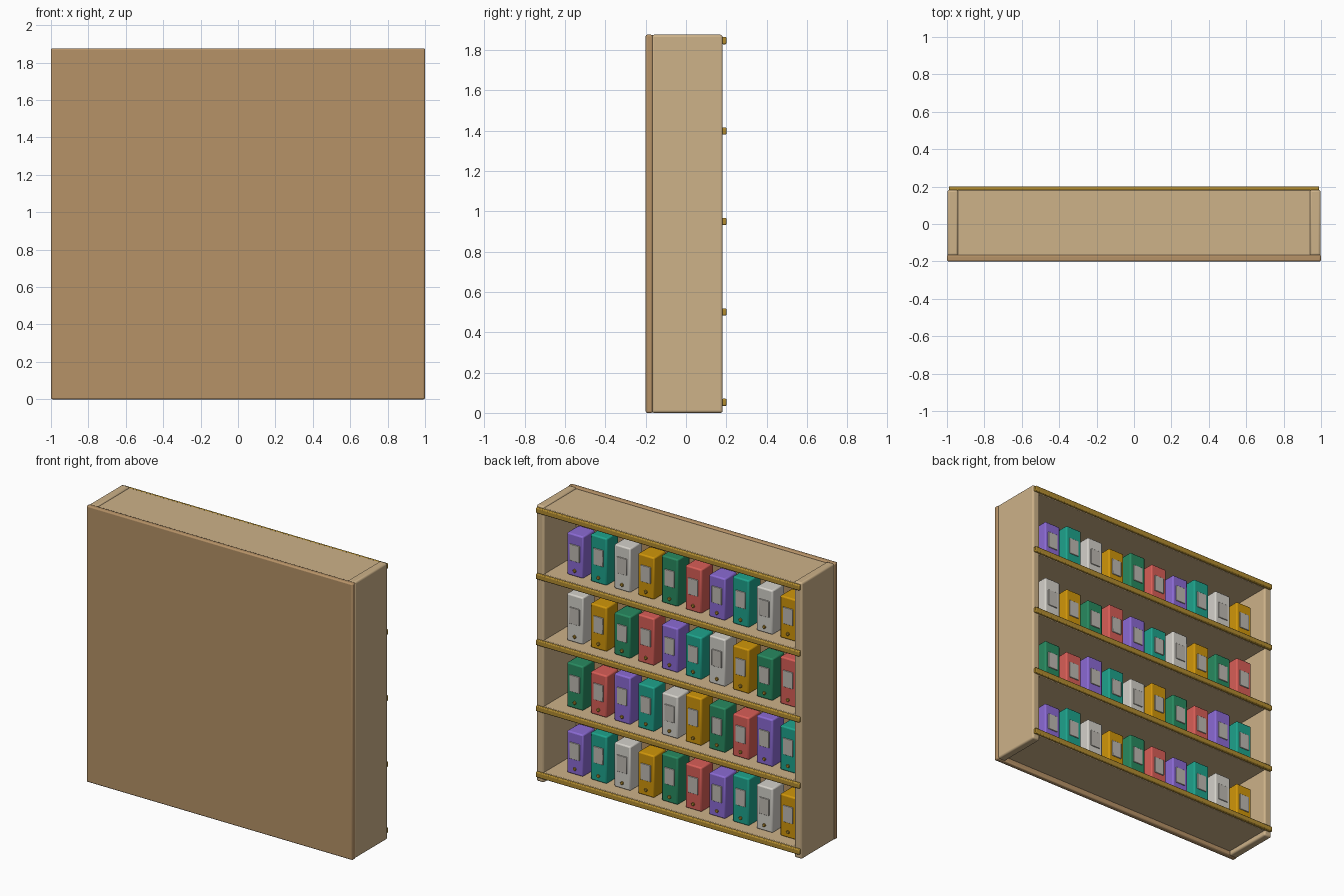
import bpy, math

if "Cube" in bpy.data.objects:
    bpy.data.objects.remove(bpy.data.objects["Cube"])


def lin(c):
    c /= 255
    return c / 12.92 if c <= 0.04045 else ((c + 0.055) / 1.055) ** 2.4


def mat(name, r, g, b):
    m = bpy.data.materials.new(name)
    m.diffuse_color = (lin(r), lin(g), lin(b), 1)
    m.use_nodes = True
    m.node_tree.nodes["Principled BSDF"].inputs["Base Color"].default_value = m.diffuse_color
    return m


tan = mat("tan_wood", 205, 178, 137)
brown = mat("brown_wood", 182, 146, 103)
brass = mat("brass", 178, 140, 48)
grey = mat("label_grey", 190, 186, 178)
case_mats = [mat("purple", 139, 106, 212), mat("teal", 30, 163, 140),
             mat("off_white", 212, 209, 202), mat("amber", 208, 150, 10),
             mat("green", 40, 138, 96), mat("red", 216, 94, 87)]


def finish(o, name, m, bevel, segs):
    o.name = name
    o.data.materials.append(m)
    b = o.modifiers.new("soft_edges", 'BEVEL')
    b.width, b.segments, b.limit_method = bevel, segs, 'ANGLE'
    bpy.ops.object.shade_smooth_by_angle(angle=math.radians(40))
    return o


def box(name, lo, hi, m, bevel=0.005, segs=2):
    c = [(a + b) / 2 for a, b in zip(lo, hi)]
    bpy.ops.mesh.primitive_cube_add(size=1, location=c)
    o = bpy.context.object
    o.scale = [b - a for a, b in zip(lo, hi)]
    bpy.ops.object.transform_apply(location=False, rotation=False, scale=True)
    return finish(o, name, m, bevel, segs)


# carcass: back panel and two sides
H = 1.876
box("back_panel", (-1, -0.2, 0), (1, -0.165, H), brown, 0.008)
for s, side in ((-1, "left"), (1, "right")):
    x0, x1 = sorted((s * 0.94, s * 0.998))
    box(side + "_side", (x0, -0.17, 0), (x1, 0.182, H), tan, 0.012, 3)

# shelves with brass lipping
levels = [0.0525 + 0.4485 * i for i in range(5)]
for i, z in enumerate(levels):
    box(f"shelf_{i}", (-0.945, -0.17, z - 0.02), (0.945, 0.181, z + 0.02), tan, 0.004)
    box(f"shelf_trim_{i}", (-0.99, 0.178, z - 0.018), (0.99, 0.201, z + 0.018), brass, 0.006)

# coloured cases, ten per shelf, each with a label and a stud
heights = (0.285, 0.32, 0.30)
FRONT, W, STEP = 0.10, 0.122, 0.178
for r in range(4):
    z0 = levels[r] + 0.02
    for i in range(10):
        x = 0.765 - STEP * i
        h = heights[(i + 2 * r) % 3]
        tag = f"{r}_{i}"
        box("case_" + tag, (x - W / 2, FRONT - 0.13, z0), (x + W / 2, FRONT, z0 + h),
            case_mats[(i + 4 * r) % 6], 0.009)
        zc = z0 + h * 0.56
        box("label_" + tag, (x - 0.037, FRONT - 0.004, zc - 0.056),
            (x + 0.037, FRONT + 0.006, zc + 0.056), grey, 0.003)
        bpy.ops.mesh.primitive_cylinder_add(vertices=16, radius=0.011, depth=0.014,
                                            location=(x, FRONT + 0.002, z0 + 0.04),
                                            rotation=(math.pi / 2, 0, 0))
        finish(bpy.context.object, "stud_" + tag, brass, 0.002, 1)
